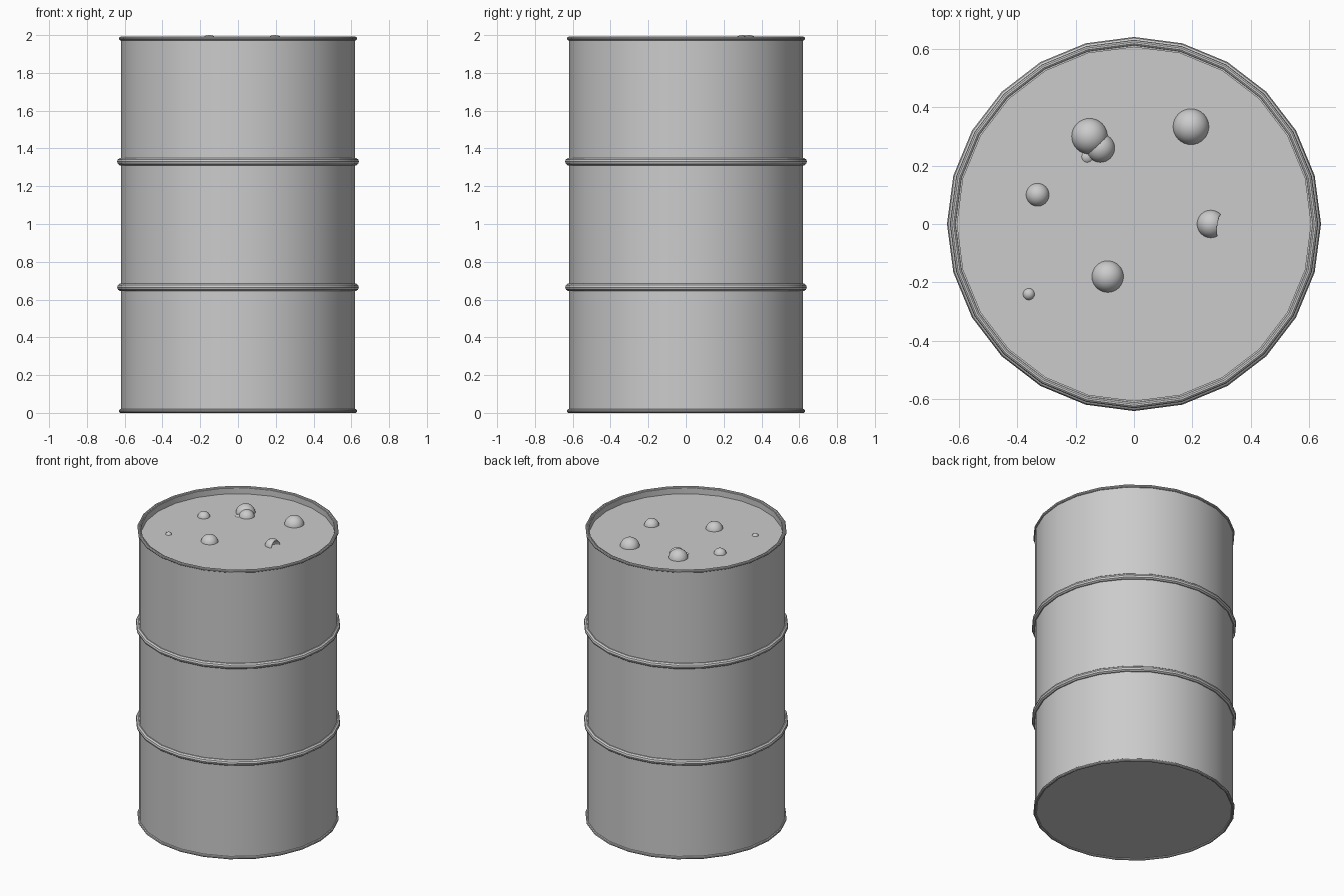
import bpy, bmesh, math

if "Cube" in bpy.data.objects:
    bpy.data.objects.remove(bpy.data.objects["Cube"])

SIDES = 24
SURFACE_Z = 1.945


def smooth(obj):
    bpy.ops.object.select_all(action='DESELECT')
    obj.select_set(True)
    bpy.context.view_layer.objects.active = obj
    bpy.ops.object.shade_smooth_by_angle(angle=math.radians(35))


def lathe(name, profile):
    bm = bmesh.new()
    verts = [bm.verts.new((r, 0, z)) for r, z in profile]
    edges = [bm.edges.new(p) for p in zip(verts, verts[1:])]
    bmesh.ops.spin(bm, geom=verts + edges, cent=(0, 0, 0), axis=(0, 0, 1),
                   angle=math.tau, steps=SIDES)
    bmesh.ops.remove_doubles(bm, verts=bm.verts[:], dist=1e-4)
    bmesh.ops.recalc_face_normals(bm, faces=bm.faces[:])
    mesh = bpy.data.meshes.new(name)
    bm.to_mesh(mesh)
    bm.free()
    obj = bpy.data.objects.new(name, mesh)
    bpy.context.collection.objects.link(obj)
    smooth(obj)
    return obj


def ring(name, z, major, minor):
    bpy.ops.mesh.primitive_torus_add(major_segments=SIDES, minor_segments=10,
                                     major_radius=major, minor_radius=minor,
                                     location=(0, 0, z))
    bpy.context.object.name = name
    smooth(bpy.context.object)


def ball(name, x, y, r, z):
    bpy.ops.mesh.primitive_uv_sphere_add(segments=32, ring_count=16, radius=r,
                                         location=(x, y, z))
    obj = bpy.context.object
    obj.name = name
    smooth(obj)
    return obj


# Drum wall, base and recessed liquid surface
lathe("drum_shell", [(0, 0.008), (0.62, 0.008), (0.62, 1.985), (0.605, 1.985),
                     (0.605, SURFACE_Z)])
lathe("liquid_surface", [(0, SURFACE_Z), (0.605, SURFACE_Z)])

# Rolled end rims and the two reinforcing hoops
for name, z, minor in [("bottom_rim", 0.01, 0.01), ("lower_hoop", 0.665, 0.02),
                       ("upper_hoop", 1.33, 0.02), ("top_rim", 1.982, 0.01)]:
    ring(name, z, 0.62, minor)

# Bubbles half sunk in the liquid
for x, y, r, z in [(-0.152, 0.30, 0.062, 1.938), (0.195, 0.333, 0.062, 1.938),
                   (-0.115, 0.26, 0.05, 1.935), (-0.16, 0.23, 0.03, 1.922),
                   (-0.33, 0.10, 0.04, 1.938), (-0.09, -0.18, 0.055, 1.935),
                   (-0.36, -0.24, 0.021, 1.938)]:
    ball("bubble", x, y, r, z)

# Burst bubble with a round bite taken out
burst = ball("burst_bubble", 0.263, 0, 0.048, 1.938)
cutter = ball("bite_cutter", 0.302, -0.006, 0.039, 1.945)
cut = burst.modifiers.new("bite", 'BOOLEAN')
cut.operation = 'DIFFERENCE'
cut.object = cutter
cut.solver = 'EXACT'
cutter.hide_render = True
cutter.hide_set(True)
